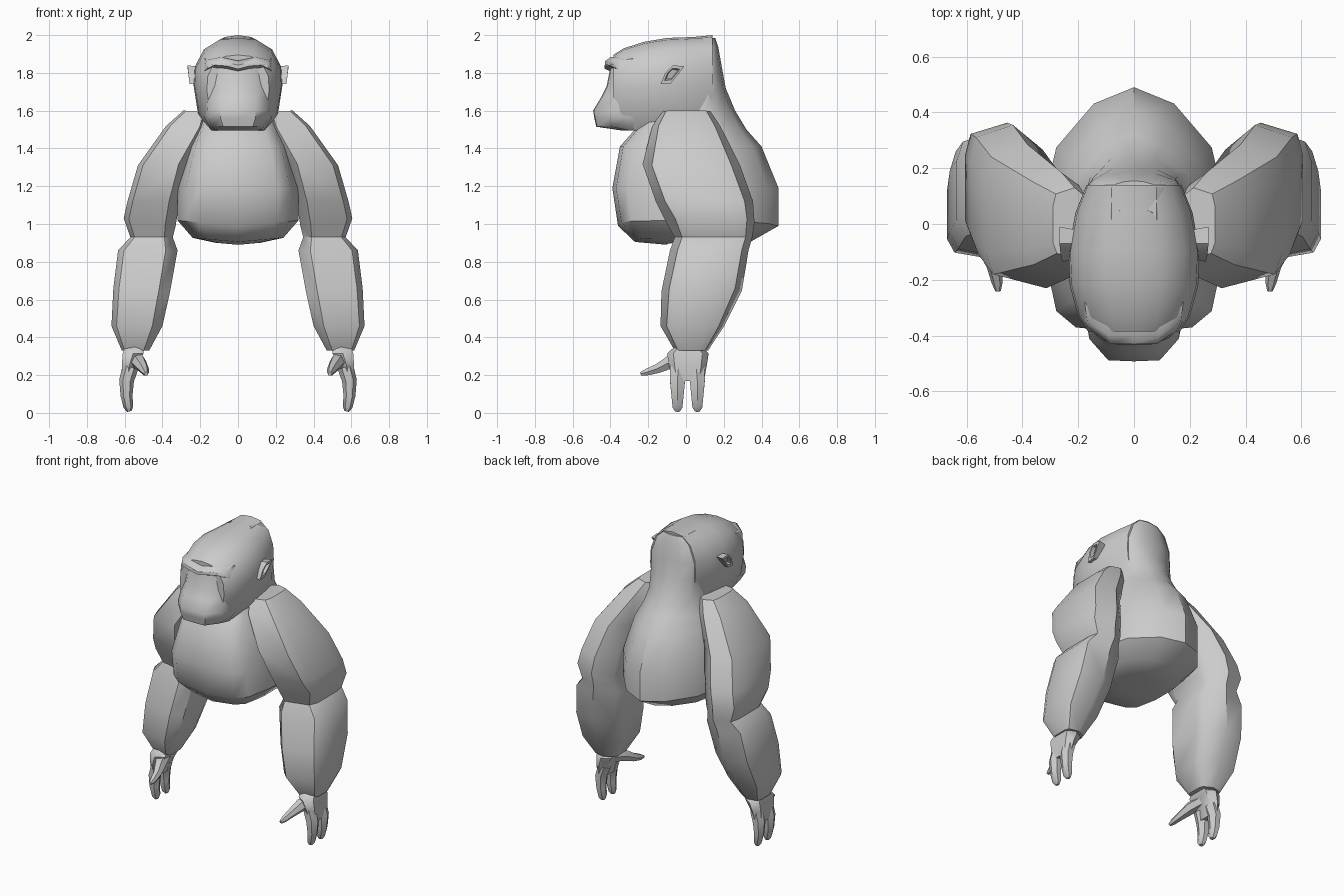
import bpy
import bmesh
import math
from mathutils import Vector

cube = bpy.data.objects.get("Cube")
if cube:
    bpy.data.objects.remove(cube, do_unlink=True)

grey = bpy.data.materials.new("plain grey")
grey.use_nodes = True
COLOUR = (0.6, 0.6, 0.6, 1)
grey.diffuse_color = COLOUR
grey.node_tree.nodes["Principled BSDF"].inputs["Base Color"].default_value = COLOUR


def loft(name, rings, mirror=False, angle=32):
    """Skin a list of equal rings, cap both ends, optionally mirror in x."""
    bm = bmesh.new()
    loops = [[bm.verts.new(p) for p in ring] for ring in rings]
    count = len(loops[0])
    for a, b in zip(loops, loops[1:]):
        for i in range(count):
            j = (i + 1) % count
            bm.faces.new((a[i], a[j], b[j], b[i]))
    bm.faces.new(loops[0])
    bm.faces.new(loops[-1])
    bmesh.ops.recalc_face_normals(bm, faces=bm.faces)
    mesh = bpy.data.meshes.new(name)
    bm.to_mesh(mesh)
    bm.free()
    mesh.materials.append(grey)
    obj = bpy.data.objects.new(name, mesh)
    bpy.context.collection.objects.link(obj)
    if mirror:
        obj.modifiers.new("mirror", 'MIRROR').use_clip = False
    bpy.ops.object.select_all(action='DESELECT')
    obj.select_set(True)
    bpy.context.view_layer.objects.active = obj
    bpy.ops.object.shade_smooth_by_angle(angle=math.radians(angle))
    return obj


def both_sides(half):
    """Close a half outline that starts and ends on x = 0."""
    return half + [(-p[0], *p[1:]) for p in reversed(half[1:-1])]


def tube(name, path, sides=6, flat=1.0):
    """Tapered limb along (x, y, z, radius) points, mirrored."""
    pts = [Vector(p[:3]) for p in path]
    rings = []
    for i, p in enumerate(pts):
        d = (pts[min(i + 1, len(pts) - 1)] - pts[max(i - 1, 0)]).normalized()
        u = d.cross(Vector((1, 0, 0))).normalized()
        v = d.cross(u)
        r = path[i][3]
        rings.append([p + u * r * math.cos(t) + v * r * flat * math.sin(t)
                      for t in (math.tau * (k + 0.5) / sides for k in range(sides))])
    return loft(name, rings, mirror=True, angle=50)


# Torso running up into the nape: z, front y, back y, half width, back flatness
section = [(0, -1), (.65, -.95), (.87, -.8), (1, -.3), (1, .2),
           (.87, .56), (.45, .88), (0, 1)]
torso = [(.89, -.1, .15, .12, 0), (.905, -.27, .34, .24, 0), (.99, -.36, .49, .32, 0),
         (1.19, -.39, .49, .32, 0), (1.41, -.35, .40, .26, 0), (1.5, -.27, .32, .22, 0),
         (1.6, -.2, .26, .18, .2), (1.72, -.1, .21, .17, .5), (1.83, -.02, .19, .17, .6),
         (1.94, .02, .17, .13, .7), (1.985, .05, .155, .08, .8)]


def torso_ring(z, f, b, w, flat):
    lift = .09 if z < 1 else 0
    return both_sides([(x * w, b * (y + (1 - y) * flat) if y > 0 else -y * f,
                        z + lift * x * w) for x, y in section])


loft("torso", [torso_ring(*t) for t in torso], angle=40)

# Cranium, lofted from back to brow: y, top z, bottom z, half width
skull_shape = [(0, 0), (.65, 0), (.9, .2), (1, .5), (.97, .7),
               (.77, .88), (.42, .98), (0, 1)]
skull = [(.14, 2.0, 1.5, .17), (.04, 1.99, 1.48, .21), (-.1, 1.985, 1.48, .235),
         (-.22, 1.965, 1.5, .23), (-.33, 1.93, 1.5, .2), (-.385, 1.895, 1.52, .165)]
loft("head", [both_sides([(x * w, y, lo + h * (hi - lo)) for x, h in skull_shape])
              for y, hi, lo, w in skull], angle=40)

# Brow ridge, a thin shelf dipping in the middle
brow = [(-.33, .035, .19), (-.4, .028, .18), (-.43, .006, .165)]
loft("brow_ridge", [both_sides([(0, y, 1.825 - t * .6), (.06, y - .002, 1.84 - t * .6),
                                (w * .75, y + .02, 1.845 - t * .6),
                                (w, y + .06, 1.825 - t * .6), (w * .93, y + .05, 1.84 + t),
                                (w * .5, y, 1.855 + t), (0, y, 1.835 + t)])
                    for y, t, w in brow], angle=50)

# Muzzle, stacked upwards: z, front y, half width
muzzle = [(1.495, -.34, .13), (1.515, -.475, .14), (1.56, -.485, .165),
          (1.60, -.492, .165), (1.67, -.45, .17), (1.73, -.42, .17), (1.83, -.4, .165)]
loft("muzzle", [both_sides([(0, y, z), (w * .56, y + .004, z), (w * .97, y + .08, z),
                            (w * 1.08, -.3, z), (w, -.22, z), (0, -.22, z)])
                for z, y, w in muzzle], angle=45)

# Ears: slanted flat plates with a dished outer face
ear = [(-.135, 1.74), (-.08, 1.745), (-.035, 1.8), (-.01, 1.835), (-.07, 1.84), (-.11, 1.8)]


def ear_ring(x, scale):
    return [(x + (z - 1.79) * .1, -.075 + (y + .075) * scale, 1.795 + (z - 1.795) * scale)
            for y, z in ear]


loft("ears", [ear_ring(.19, .8), ear_ring(.262, 1), ear_ring(.262, .65),
              ear_ring(.24, .5)], mirror=True)

# Arms: inner x, outer x, inner z, outer z, front y, back y
arm = [(.15, .29, 1.595, 1.6, -.13, .12), (.16, .38, 1.51, 1.52, -.18, .17),
       (.26, .53, 1.32, 1.31, -.23, .265), (.31, .585, 1.12, 1.12, -.16, .335),
       (.33, .605, .99, 1.03, -.1, .345), (.345, .57, .93, .93, -.06, .335),
       (.32, .635, .86, .86, -.085, .315), (.36, .66, .64, .66, -.13, .28),
       (.4, .67, .46, .46, -.135, .19), (.47, .615, .33, .33, -.06, .11)]


def arm_ring(xi, xo, zi, zo, yf, yb):
    w, d = xo - xi, yb - yf
    outline = [(.2, 0), (.9, .1), (1, .25), (1, .78), (.93, .95),
               (.45, 1.04), (.06, .86), (0, .7), (0, .17)]
    return [(xi + u * w, yf + v * d, zi + u * (zo - zi)) for u, v in outline]


loft("arms", [arm_ring(*a) for a in arm], mirror=True, angle=42)

# Hands: palm, two thick fingers and a thumb reaching forward
palm = [(.36, .545, .05, .06), (.315, .555, .055, .11), (.25, .575, .04, .1),
        (.17, .585, .028, .085)]
loft("palms", [[(x - w, .01 - d * .7, z), (x, .01 - d, z), (x + w, .01 - d * .7, z),
                (x + w, .01 + d * .7, z), (x, .01 + d, z), (x - w, .01 + d * .7, z)]
               for z, x, w, d in palm], mirror=True, angle=50)
for label, y in (("front", -.045), ("rear", .06)):
    tube(label + "_fingers", [(.57, y * .9, .24, .05), (.59, y, .17, .046),
                              (.59, y, .09, .037), (.58, y, .03, .03),
                              (.575, y, .008, .014)], flat=.85)
tube("thumbs", [(.55, .0, .29, .04), (.525, -.08, .27, .04), (.5, -.15, .235, .028),
                (.49, -.21, .215, .02), (.487, -.24, .207, .01)])
